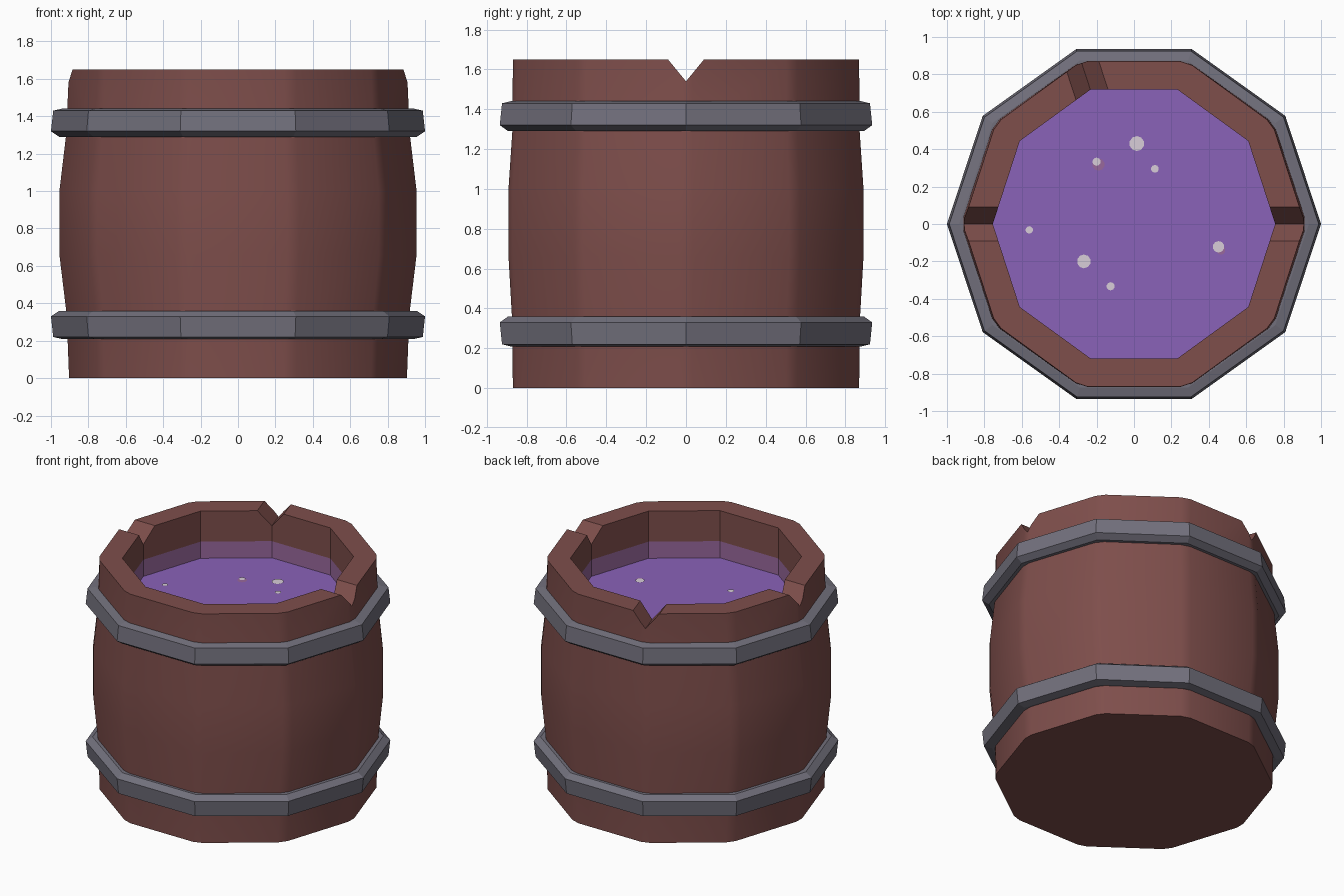
import bpy, bmesh, math
from mathutils import Matrix, Vector

if "Cube" in bpy.data.objects:
    bpy.data.objects.remove(bpy.data.objects["Cube"])

def lin(c):
    c /= 255
    return c / 12.92 if c <= 0.04045 else ((c + 0.055) / 1.055) ** 2.4

def mat(name, r, g, b):
    m = bpy.data.materials.new(name)
    m.diffuse_color = (lin(r), lin(g), lin(b), 1)
    m.use_nodes = True
    m.node_tree.nodes["Principled BSDF"].inputs["Base Color"].default_value = m.diffuse_color
    return m

WOOD = mat("brown_wood", 126, 78, 75)
IRON = mat("grey_iron", 114, 112, 124)
LIQUID = mat("purple_liquid", 138, 98, 184)
STAIN = mat("purple_stained_wood", 152, 104, 156)
BUBBLE = mat("pale_bubble", 216, 206, 216)

def ring(R, z, sy=1.0, cut=0.0):
    """Decagon with a corner on +x; corners are chamfered when cut > 0."""
    P = [Vector((R * math.cos(i * math.pi / 5), sy * R * math.sin(i * math.pi / 5), z)) for i in range(10)]
    pts = []
    for i, p in enumerate(P):
        for q in (P[i - 1], P[(i + 1) % 10]):
            pts.append(p + (q - p).normalized() * cut)
    return pts

def loft(name, rings, mats, caps=True, loop=False):
    bm = bmesh.new()
    vs = [[bm.verts.new(p) for p in r] for r in rings]
    n = len(vs[0])
    pairs = list(zip(vs, vs[1:])) + ([(vs[-1], vs[0])] if loop else [])
    for a, b in pairs:
        for i in range(n):
            j = (i + 1) % n
            bm.faces.new((a[i], a[j], b[j], b[i]))
    if caps:
        bm.faces.new(vs[0][::-1])
        bm.faces.new(vs[-1])
    bmesh.ops.remove_doubles(bm, verts=bm.verts, dist=0.0005)
    bmesh.ops.recalc_face_normals(bm, faces=bm.faces)
    return finish(name, bm, mats)

def finish(name, bm, mats):
    me = bpy.data.meshes.new(name)
    bm.to_mesh(me)
    bm.free()
    for m in mats:
        me.materials.append(m)
    ob = bpy.data.objects.new(name, me)
    bpy.context.collection.objects.link(ob)
    return ob

# barrel body: bulging chamfered outside, straight inside wall
outer = [(0, .914, 1), (.34, .927, .99), (.66, .966, .97), (1.0, .966, .97), (1.3, .93, .985), (1.65, .914, 1)]
rings = [ring(R, z, sy, .035) for z, R, sy in outer]
rings += [ring(.755, z) for z in (1.65, 1.43, 1.30)]
barrel = loft("barrel_body", rings, [WOOD, STAIN])

# V notches in the rim
bm = bmesh.new()
for deg in (0, 108, 180):
    M = Matrix.Rotation(math.radians(deg), 4, 'Z')
    tri = [(-.172, 1.75), (0, 1.54), (.172, 1.75)]
    a, b = [[bm.verts.new(M @ Vector((x, y, z))) for y, z in tri] for x in (.5, 1.2)]
    bm.faces.new(a)
    bm.faces.new(b)
    for i in range(3):
        bm.faces.new((a[i], a[i - 1], b[i - 1], b[i]))
bmesh.ops.recalc_face_normals(bm, faces=bm.faces)
cutter = finish("notch_cutter", bm, [WOOD])
cutter.hide_render = True
bpy.context.view_layer.objects.active = barrel
barrel.select_set(True)
mod = barrel.modifiers.new("notches", 'BOOLEAN')
mod.operation = 'DIFFERENCE'
mod.solver = 'EXACT'
mod.object = cutter
bpy.ops.object.modifier_apply(modifier=mod.name)
bpy.data.objects.remove(cutter)

# stained strip of inside wall just above the liquid
for p in barrel.data.polygons:
    c = p.center
    inside = math.hypot(c.x, c.y) < .76
    p.material_index = 1 if inside and 1.29 < c.z < 1.44 else 0
bpy.ops.object.shade_smooth_by_angle(angle=math.radians(25))

# iron hoops, the lower one is the upper one flipped
section = [(.90, 1.29), (.955, 1.29), (1.0, 1.32), (.988, 1.43), (.935, 1.442), (.90, 1.442)]
for name, flip in (("upper_hoop", False), ("lower_hoop", True)):
    prof = [(R, 1.65 - z if flip else z) for R, z in section]
    loft(name, [ring(R, z, .983) for R, z in prof], [IRON], caps=False, loop=True)

# liquid surface
bm = bmesh.new()
bm.faces.new([bm.verts.new(p) for p in ring(.755, 1.31)[::2]])
finish("liquid_surface", bm, [LIQUID])

# flat bubbles
def bubbles(name, spots, z, m):
    bm = bmesh.new()
    for x, y, r in spots:
        bmesh.ops.create_circle(bm, cap_ends=True, segments=10, radius=r,
                                matrix=Matrix.Translation((x, y, z)))
    for f in bm.faces:
        if f.normal.z < 0:
            f.normal_flip()
    finish(name, bm, [m])

bubbles("bubbles", [(.015, .43, .04), (-.2, .333, .022), (.112, .295, .021), (-.56, -.032, .02),
                    (-.268, -.2, .037), (-.125, -.333, .022), (.452, -.122, .031)], 1.316, BUBBLE)
bubbles("bubble_halos", [(-.19, .318, .033), (.465, -.14, .024)], 1.313, STAIN)
